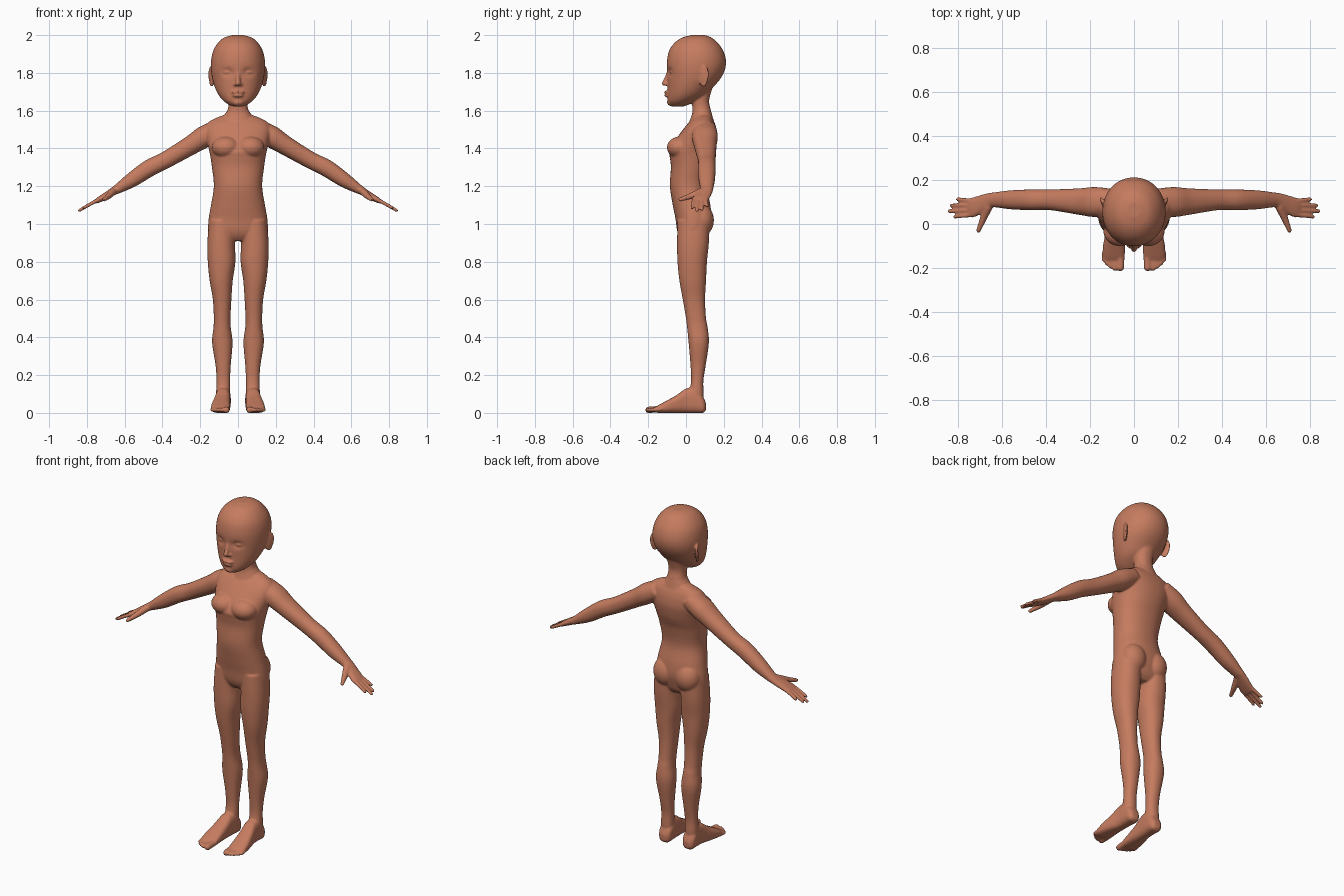
import bpy, bmesh, math
from mathutils import Matrix, Vector

skin = bpy.data.materials.new("warm_brown_skin")
skin.diffuse_color = (0.56, 0.20, 0.115, 1)

VERTICAL = Matrix.Identity(4)


def frame(x, y, z, origin=(0, 0, 0)):
    m = Matrix((x, y, z)).transposed().to_4x4()
    m.translation = origin
    return m


def loft(bm, rows, m=VERTICAL, power=2.2, seg=48, steps=5):
    """Rows are (along, centre, half width, low, high), smoothed with a spline."""
    rows = [Vector(r) for r in rows]
    fine = []
    for i in range(len(rows) - 1):
        a, b, c, d = (rows[min(max(i + k, 0), len(rows) - 1)] for k in (-1, 0, 1, 2))
        for s in range(steps):
            t = s / steps
            fine.append(0.5 * (2 * b + (c - a) * t + (2 * a - 5 * b + 4 * c - d) * t * t
                               + (3 * b - a - 3 * c + d) * t ** 3))
    fine.append(rows[-1])
    rings = []
    for t, cx, hw, lo, hi in fine:
        ring = []
        for k in range(seg):
            a = math.tau * k / seg
            c, s = math.cos(a), math.sin(a)
            u = math.copysign(abs(c) ** (2 / power), c)
            v = math.copysign(abs(s) ** (2 / power), s)
            ring.append(bm.verts.new(m @ Vector((cx + hw * u, (lo + hi) / 2 + (hi - lo) / 2 * v, t))))
        rings.append(ring)
    for r, q in zip(rings, rings[1:]):
        for k in range(seg):
            bm.faces.new((r[k], r[(k + 1) % seg], q[(k + 1) % seg], q[k]))
    bm.faces.new(rings[0][::-1])
    bm.faces.new(rings[-1])
    return [v for r in rings for v in r]


def ball(bm, p, r, rot=0):
    m = Matrix.Translation(p) @ Matrix.Rotation(rot, 4, 'Z') @ Matrix.Diagonal((*r, 1))
    bmesh.ops.create_uvsphere(bm, u_segments=24, v_segments=16, radius=1, matrix=m)


def rod(bm, points):
    """Chain of round-ended tapered rods through (point, radius) pairs."""
    for p, r in points:
        ball(bm, p, (r, r, r))
    for (p, r), (q, s) in zip(points, points[1:]):
        p, q = Vector(p), Vector(q)
        d = q - p
        m = Matrix.Translation((p + q) / 2) @ d.to_track_quat('Z', 'Y').to_matrix().to_4x4()
        bmesh.ops.create_cone(bm, cap_ends=True, segments=16, radius1=r, radius2=s,
                              depth=d.length, matrix=m)


bm = bmesh.new()

# leg
loft(bm, [(1.02, .083, .070, -.045, .125), (.90, .089, .073, -.047, .121), (.80, .087, .073, -.045, .111),
          (.70, .089, .061, -.035, .106), (.60, .084, .049, -.017, .101), (.50, .084, .044, 0, .106),
          (.45, .084, .046, .006, .115), (.37, .083, .054, .014, .121), (.25, .0785, .040, .024, .104),
          (.17, .078, .036, .027, .092), (.10, .079, .037, .015, .093), (.04, .080, .035, 0, .09)])

# foot and toes
loft(bm, [(.106, .078, .018, .015, .05), (.09, .078, .036, 0, .085), (.05, .078, .040, 0, .13),
          (0, .080, .040, 0, .128), (-.05, .086, .045, 0, .094), (-.10, .091, .050, 0, .066),
          (-.145, .092, .050, 0, .042), (-.165, .091, .044, .004, .03)],
     frame((1, 0, 0), (0, 0, 1), (0, 1, 0)), 2.8)
for x, tip, r in ((.060, -.198, .0175), (.086, -.202, .0115), (.105, -.192, .011),
                  (.121, -.179, .0105), (.135, -.164, .010)):
    rod(bm, [((x, -.13, .020), r), ((x + .002, tip, .016), r)])

# arm and palm, along a line sloping down and out
slope = math.radians(30.8)
arm = frame((0, 1, 0), (math.sin(slope), 0, math.cos(slope)), (math.cos(slope), 0, -math.sin(slope)),
            (.10, 0, 1.506))
loft(bm, [(0, .10, .060, -.05, .05), (.09, .10, .068, -.055, .060), (.174, .102, .060, -.051, .051),
          (.326, .11, .047, -.044, .046), (.424, .11, .047, -.037, .054), (.535, .11, .043, -.037, .042),
          (.622, .11, .034, -.026, .026), (.65, .106, .035, -.021, .022), (.69, .091, .042, -.018, .019),
          (.73, .077, .046, -.015, .017), (.757, .074, .043, -.011, .014)], arm)

# fingers and thumb
for y0, y1, tip in ((.043, .033, .829), (.064, .058, .858), (.085, .085, .847), (.106, .112, .813)):
    rod(bm, [(arm @ Vector((y0, .001, .735)), .0115), (arm @ Vector(((y0 + y1) / 2, .005, .78)), .0102),
             (arm @ Vector((y1, .006, tip)), .009)])
rod(bm, [(arm @ Vector((.078, 0, .655)), .020), (arm @ Vector((.028, -.008, .685)), .0165),
         (arm @ Vector((-.030, -.012, .715)), .0105)])

# chest and buttock fullness
ball(bm, (.065, -.032, 1.405), (.075, .069, .058))
ball(bm, (.072, .080, 1.02), (.074, .068, .085))

# ear: thin dish with a rim
ball(bm, (.139, .092, 1.782), (.009, .024, .05), -.46)
rim = []
for k in range(17):
    a = math.tau * k / 16
    b = .025 * math.cos(a) * (1 + .25 * math.sin(a))
    rim.append(((.139 + .46 * b, .092 + .89 * b, 1.782 + .050 * math.sin(a)), .0065))
rod(bm, rim)

# eye and nostril
ball(bm, (.056, -.069, 1.803), (.027, .016, .011), .3)
ball(bm, (.014, -.099, 1.739), (.011, .011, .009))

# mirror everything so far to the other side
copy = bmesh.ops.duplicate(bm, geom=bm.verts[:] + bm.edges[:] + bm.faces[:])["geom"]
for v in copy:
    if isinstance(v, bmesh.types.BMVert):
        v.co.x = -v.co.x

# torso
loft(bm, [(1.585, 0, .05, .05, .125), (1.57, 0, .095, .045, .135), (1.555, 0, .13, .032, .142),
          (1.535, 0, .16, .012, .152), (1.50, 0, .175, -.016, .162), (1.45, 0, .168, -.052, .166),
          (1.39, 0, .153, -.088, .156), (1.355, 0, .146, -.086, .145), (1.30, 0, .138, -.080, .126),
          (1.20, 0, .128, -.085, .111), (1.10, 0, .143, -.070, .129), (1.03, 0, .155, -.056, .134),
          (.97, 0, .158, -.048, .122), (.935, 0, .145, -.035, .11), (.91, 0, .11, -.015, .09)])

# neck
loft(bm, [(1.75, 0, .060, .02, .150), (1.66, 0, .051, .030, .123), (1.61, 0, .053, .034, .130),
          (1.575, 0, .072, .030, .139), (1.50, 0, .10, 0, .160)])

# head, with eye sockets pressed in
head = loft(bm, [(2.0, 0, .03, .03, .10), (1.987, 0, .073, -.02, .135), (1.96, 0, .105, -.06, .167),
                 (1.92, 0, .130, -.088, .196), (1.87, 0, .142, -.100, .211), (1.82, 0, .143, -.101, .207),
                 (1.77, 0, .136, -.098, .183), (1.72, 0, .121, -.097, .14), (1.68, 0, .101, -.098, .10),
                 (1.65, 0, .075, -.096, .05), (1.63, 0, .045, -.086, .01), (1.621, 0, .02, -.075, -.02)],
            power=2.08, seg=96)
for v in head:
    if v.co.y < 0:
        v.co.y += .015 * math.exp(-((abs(v.co.x) - .054) / .028) ** 2 - ((v.co.z - 1.803) / .019) ** 2)

# nose, lips and chin
rod(bm, [((0, -.092, 1.80), .011), ((0, -.104, 1.768), .0115), ((0, -.115, 1.744), .0135)])
ball(bm, (0, -.098, 1.698), (.035, .018, .0085))
ball(bm, (0, -.097, 1.680), (.029, .018, .0095))
ball(bm, (0, -.080, 1.645), (.032, .021, .020))

bmesh.ops.recalc_face_normals(bm, faces=bm.faces[:])
mesh = bpy.data.meshes.new("body")
bm.to_mesh(mesh)
bm.free()
body = bpy.data.objects.new("body", mesh)
bpy.context.collection.objects.link(body)
bpy.context.view_layer.objects.active = body
body.select_set(True)

# fuse all parts into one smooth skin
remesh = body.modifiers.new("fuse", 'REMESH')
remesh.mode = 'VOXEL'
remesh.voxel_size = 0.005
soften = body.modifiers.new("soften", 'SMOOTH')
soften.factor = 0.5
soften.iterations = 7
for name in ("fuse", "soften"):
    bpy.ops.object.modifier_apply(modifier=name)
body.data.materials.clear()
body.data.materials.append(skin)
for p in body.data.polygons:
    p.material_index = 0
bpy.ops.object.shade_smooth()
